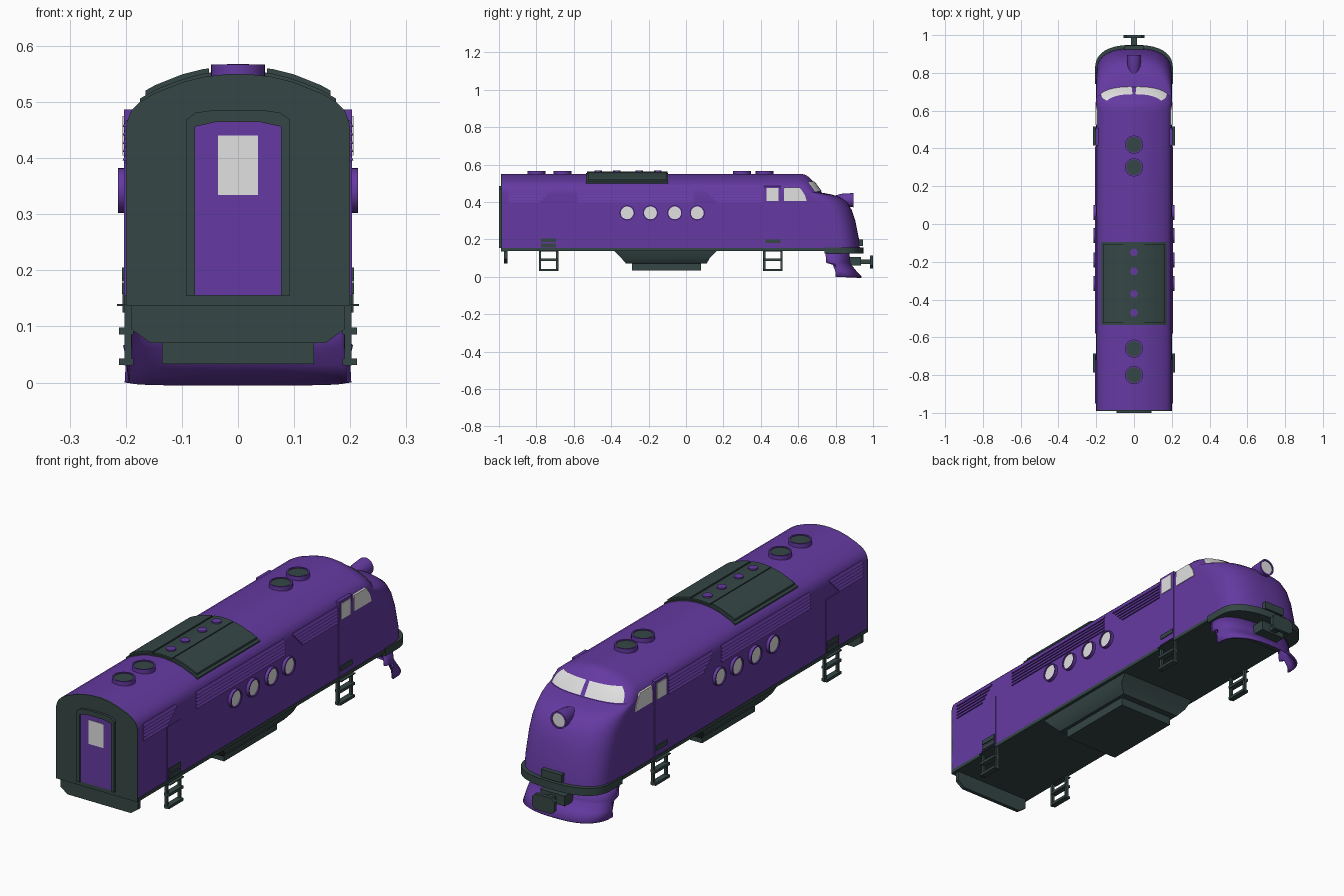
import bpy, bmesh
from math import sin, cos, pi, radians
from mathutils import Vector

cube = bpy.data.objects.get("Cube")
if cube:
    bpy.data.objects.remove(cube, do_unlink=True)


def material(name, rgb):
    m = bpy.data.materials.new(name)
    m.use_nodes = True
    m.diffuse_color = (*rgb, 1)
    m.node_tree.nodes["Principled BSDF"].inputs["Base Color"].default_value = (*rgb, 1)
    return m


PURPLE = material("purple paint", (0.13, 0.042, 0.36))
DARK = material("dark slate", (0.035, 0.062, 0.06))
GLASS = material("pale glass", (0.75, 0.75, 0.75))


def loft(name, rings, mat, closed=True):
    """Skin a list of equal-length point rings; closed ones get end caps."""
    bm = bmesh.new()
    rows = [[bm.verts.new(p) for p in ring] for ring in rings]
    n = len(rows[0])
    for a, b in zip(rows, rows[1:]):
        for i in range(n if closed else n - 1):
            j = (i + 1) % n
            bm.faces.new((a[i], a[j], b[j], b[i]))
    if closed:
        bm.faces.new(rows[0])
        bm.faces.new(rows[-1])
    bmesh.ops.recalc_face_normals(bm, faces=bm.faces)
    for f in bm.faces:
        f.smooth = True
    for e in bm.edges:
        e.smooth = e.calc_face_angle(0) < radians(32)
    mesh = bpy.data.meshes.new(name)
    bm.to_mesh(mesh)
    bm.free()
    mesh.materials.append(mat)
    obj = bpy.data.objects.new(name, mesh)
    bpy.context.collection.objects.link(obj)
    return obj


def place(axis, a, b, h):
    return {"x": (h, a, b), "y": (a, h, b), "z": (a, b, h)}[axis]


def prism(name, pts, axis, lo, hi, mat):
    return loft(name, [[place(axis, a, b, h) for a, b in pts] for h in (lo, hi)], mat)


def box(name, x, y, z, mat):
    pts = [(x[0], y[0]), (x[1], y[0]), (x[1], y[1]), (x[0], y[1])]
    return prism(name, pts, "z", z[0], z[1], mat)


def lathe(name, axis, centre, steps, mat, n=28):
    """Circles of (radius, height) about an axis."""
    rings = [[place(axis, centre[0] + r * cos(2 * pi * i / n),
                    centre[1] + r * sin(2 * pi * i / n), h) for i in range(n)]
             for r, h in steps]
    return loft(name, rings, mat)


POWER = 2.5


def nose_arc(z, w, tip, depth, n=28):
    arc = []
    for i in range(n + 1):
        c, s = cos(pi * i / n), max(sin(pi * i / n), 0)
        x = w * abs(c) ** (2 / POWER) * (1 if c > 0 else -1)
        arc.append((x, tip - depth + depth * s ** (2 / POWER), z))
    return arc


def plan(z, w, tip, depth, rear):
    return [(w, rear, z)] + nose_arc(z, w, tip, depth) + [(-w, rear, z)]


# Body levels: height, half width, nose tip, nose rounding depth
LEVELS = [(0.15, 0.2, 0.93, 0.13), (0.2, 0.2, 0.925, 0.13), (0.3, 0.2, 0.905, 0.14),
          (0.36, 0.2, 0.885, 0.15), (0.4, 0.2, 0.86, 0.16), (0.425, 0.2, 0.825, 0.15),
          (0.44, 0.2, 0.78, 0.12), (0.45, 0.2, 0.725, 0.09), (0.465, 0.198, 0.715, 0.09),
          (0.485, 0.19, 0.7, 0.09), (0.5, 0.175, 0.69, 0.09), (0.515, 0.15, 0.675, 0.08),
          (0.535, 0.1, 0.655, 0.07), (0.545, 0.06, 0.64, 0.05), (0.55, 0.015, 0.62, 0.03)]


def level_at(z):
    for a, b in zip(LEVELS, LEVELS[1:]):
        if z <= b[0]:
            return Vector(a).lerp(Vector(b), (z - a[0]) / (b[0] - a[0]))


def roof_z(x):
    x = abs(x)
    for a, b in zip(LEVELS[7:], LEVELS[8:]):
        if x >= b[1]:
            return a[0] + (b[0] - a[0]) * (a[1] - x) / (a[1] - b[1])
    return LEVELS[-1][0]


loft("body_shell", [plan(*lv, -0.985) for lv in LEVELS], PURPLE)
loft("underframe", [plan(z, 0.202, 0.932, 0.13, -0.985) for z in (0.138, 0.153)], DARK)
loft("nose_bumper", [plan(z, 0.206, 0.948, 0.13, 0.74) for z in (0.125, 0.158)], DARK)

# Flared pilot skirt below the nose
skirt = [(0.135, 0.195, 0.872, 0.1, 0.745), (0.075, 0.197, 0.88, 0.1, 0.75),
         (0.065, 0.197, 0.884, 0.1, 0.8), (0.035, 0.2, 0.908, 0.11, 0.8),
         (0.0, 0.202, 0.94, 0.13, 0.8)]
pilot = loft("pilot_skirt", [plan(*s) for s in skirt], PURPLE, closed=False)
solid = pilot.modifiers.new("thickness", "SOLIDIFY")
solid.thickness = 0.008

# Coupler and nose box
box("coupler_base", (-0.06, 0.06), (0.85, 0.935), (0.06, 0.105), DARK)
box("coupler_shaft", (-0.016, 0.016), (0.93, 0.99), (0.068, 0.094), DARK)
prism("coupler_head", [(-0.055, 0.06), (-0.04, 0.045), (0.04, 0.045), (0.055, 0.06),
                       (0.055, 0.1), (0.04, 0.115), (-0.04, 0.115), (-0.055, 0.1)],
      "y", 0.984, 1.0, DARK)
box("nose_box", (-0.05, 0.05), (0.89, 0.945), (0.165, 0.2), DARK)

# Headlight
lathe("headlight_housing", "y", (0, 0.41),
      [(0.02, 0.78), (0.034, 0.83), (0.038, 0.895), (0.031, 0.895), (0.031, 0.888)], PURPLE)
lathe("headlight_lens", "y", (0, 0.41), [(0.03, 0.885), (0.03, 0.892)], GLASS)

# Windshield panes following the cab front
for side in (-1, 1):
    rows = []
    for k in range(5):
        z, w, tip, depth = level_at(0.453 + 0.0135 * k)
        row = []
        for i in range(9):
            f = 0.05 + 0.83 * i / 8
            y = tip - depth + depth * (1 - f ** POWER) ** (1 / POWER)
            row.append((side * f * w, y + 0.004, z + 0.002))
        rows.append(row)
    loft("windshield_pane", rows, GLASS, closed=False)

# Fuel tank
loft("tank_upper", [[(sx * w, y, z) for sx, y in ((-1, a), (1, a), (1, b), (-1, b))]
                    for z, w, a, b in ((0.145, 0.19, -0.39, 0.17), (0.105, 0.18, -0.35, 0.13),
                                       (0.07, 0.15, -0.32, 0.11))], DARK)
box("tank_lower", (-0.135, 0.135), (-0.29, 0.08), (0.033, 0.072), DARK)

# Rear end panel, apron, door
half = [(lv[1], lv[0]) for lv in LEVELS if lv[0] < 0.21 or lv[0] > 0.44]
section = half + [(-x, z) for x, z in reversed(half)]
prism("end_panel", section, "y", -0.989, -0.98, DARK)
box("end_sill", (-0.2, 0.2), (-0.989, -0.955), (0.136, 0.153), DARK)
prism("end_apron", [(-0.19, 0.15), (-0.19, 0.095), (-0.155, 0.07), (0.155, 0.07),
                    (0.19, 0.095), (0.19, 0.15)], "y", -0.972, -0.955, DARK)
prism("end_door_frame",
      [(-0.093, 0.155), (-0.093, 0.468), (-0.075, 0.481), (-0.04, 0.486), (0.04, 0.486),
       (0.075, 0.481), (0.093, 0.468), (0.093, 0.155), (0.077, 0.155), (0.077, 0.456),
       (0.04, 0.464), (-0.04, 0.464), (-0.077, 0.456), (-0.077, 0.155)],
      "y", -1.0, -0.985, DARK)
prism("end_door", [(-0.078, 0.155), (0.078, 0.155), (0.078, 0.457), (0.04, 0.465),
                   (-0.04, 0.465), (-0.078, 0.457)], "y", -0.992, -0.985, PURPLE)
box("end_door_window", (-0.036, 0.036), (-0.994, -0.99), (0.334, 0.44), GLASS)


# Roof hatch: curved plates hugging the roof
def roof_plate(name, x0, x1, y0, y1, lift):
    xs = [x0 + (x1 - x0) * i / 12 for i in range(13)]
    pts = [(x, roof_z(x) + lift) for x in xs] + [(x, roof_z(x) - 0.008) for x in reversed(xs)]
    prism(name, pts, "y", y0, y1, DARK)


roof_plate("hatch_base", -0.175, 0.175, -0.535, -0.095, 0.006)
roof_plate("hatch_centre", -0.046, 0.046, -0.53, -0.1, 0.012)
for side in (-1, 1):
    inner, outer = sorted((side * 0.052, side * 0.165))
    roof_plate("hatch_wing", inner, outer, -0.525, -0.105, 0.014)
for y in (-0.47, -0.37, -0.25, -0.15):
    lathe("hatch_vent", "z", (0, y), [(0.02, 0.55), (0.02, 0.568)], PURPLE, 16)

# Roof fans
for y in (-0.8, -0.66, 0.3, 0.42):
    lathe("fan_ring", "z", (0, y), [(0.048, 0.53), (0.048, 0.567), (0.041, 0.567),
                                    (0.041, 0.56)], PURPLE)
    lathe("fan_grille", "z", (0, y), [(0.041, 0.555), (0.041, 0.563)], DARK)

# Side details, both sides
LOUVRES = [(-0.95, -0.72, 0, -0.06), (-0.58, 0.04, 0, 0), (0.1, 0.41, 0.06, 0)]
for s in (-1, 1):
    for y in (-0.315, -0.19, -0.06, 0.06):
        lathe("porthole_ring", "x", (y, 0.342),
              [(0.04, s * 0.19), (0.04, s * 0.214), (0.034, s * 0.214), (0.034, s * 0.206)],
              PURPLE)
        lathe("porthole_glass", "x", (y, 0.342), [(0.034, s * 0.203), (0.034, s * 0.209)], GLASS)

    for y0, y1, in0, in1 in LOUVRES:
        for k in range(5):
            z, f = 0.456 - 0.0148 * k, k / 4
            a, b = y0 + in0 * f, y1 + in1 * f
            wedge = [(0.19, z - 0.001), (0.206, z - 0.001), (0.199, z + 0.012), (0.19, z + 0.012)]
            loft("louvre_slat", [[(s * x, y, h) for x, h in wedge] for y in (a, b)], PURPLE)

    box("cab_door", (s * 0.185, s * 0.203), (0.416, 0.508), (0.155, 0.487), PURPLE)
    box("cab_door_window", (s * 0.19, s * 0.206), (0.43, 0.495), (0.405, 0.475), GLASS)
    prism("cab_side_window", [(0.525, 0.405), (0.645, 0.405), (0.637, 0.435), (0.61, 0.477),
                              (0.525, 0.477)], "x", s * 0.185, s * 0.203, GLASS)
    box("rear_side_door", (s * 0.19, s * 0.203), (-0.785, -0.69), (0.155, 0.392), PURPLE)

    # Boarding ladders
    for y, treads in ((-0.735, (0.168, 0.195)), (0.465, (0.19,))):
        for dy in (-0.046, 0.046):
            box("ladder_rail", (s * 0.19, s * 0.202), (y + dy - 0.006, y + dy + 0.006),
                (0.03, 0.14), DARK)
        for z in (0.037, 0.092):
            box("ladder_rung", (s * 0.186, s * 0.212), (y - 0.05, y + 0.05),
                (z - 0.006, z + 0.006), DARK)
        box("ladder_top", (s * 0.19, s * 0.216), (y - 0.05, y + 0.05), (0.136, 0.14), DARK)
        for z in treads:
            box("door_tread", (s * 0.19, s * 0.207), (y - 0.04, y + 0.04),
                (z - 0.01, z + 0.01), DARK)
